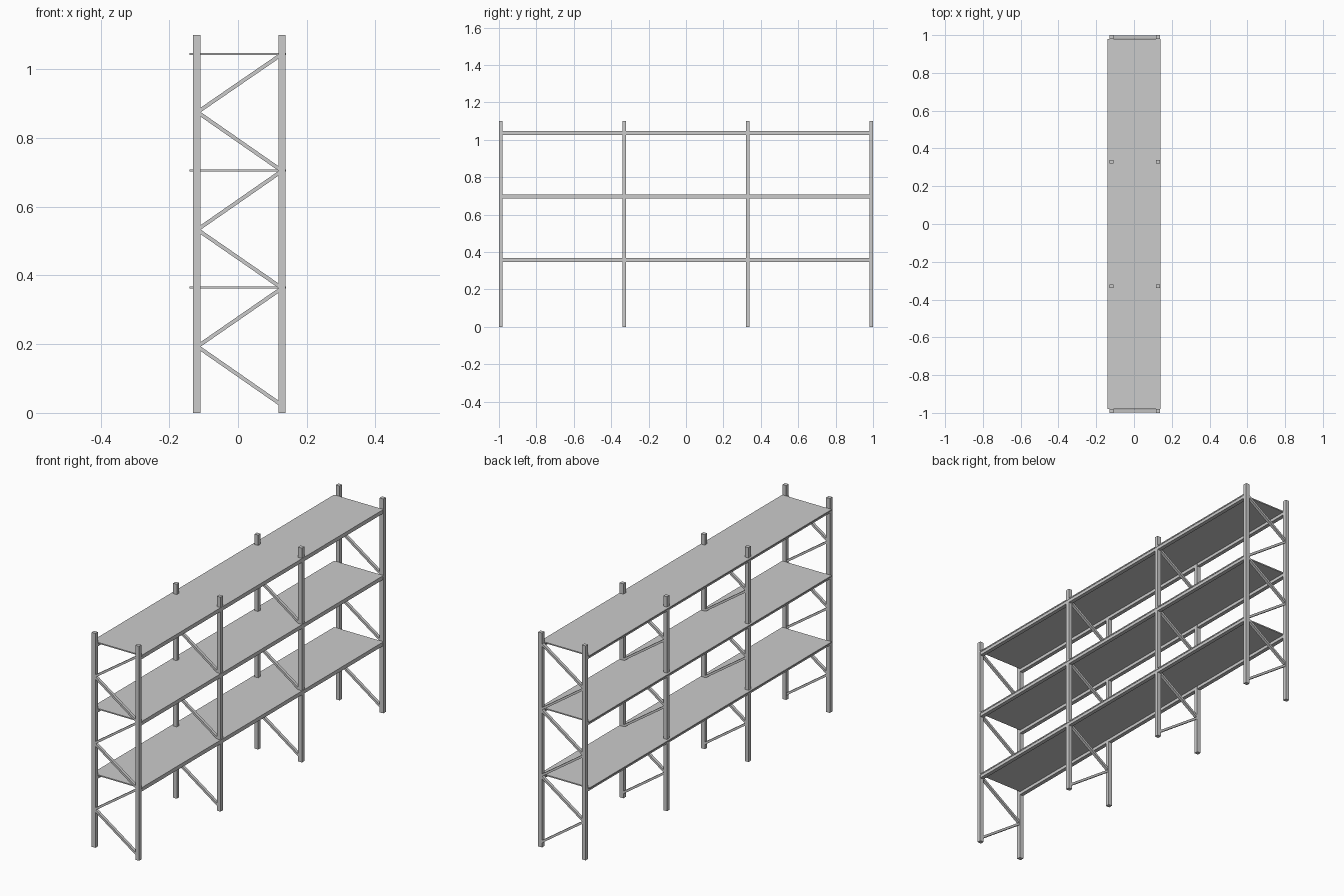
import bpy
from math import atan2, hypot

if "Cube" in bpy.data.objects:
    bpy.data.objects.remove(bpy.data.objects["Cube"])

POST_X = (-0.12, 0.128)
POST_Y = (-0.99, -0.33, 0.33, 0.99)
SHELF_Z = (0.365, 0.705, 1.044)


def box(name, center, size, tilt=0.0):
    bpy.ops.mesh.primitive_cube_add(size=1, location=center, rotation=(0, tilt, 0))
    ob = bpy.context.object
    ob.name = name
    ob.scale = size
    return ob


# Upright frames: two posts joined by zigzag bracing
brace_z = (0.022, 0.193, 0.363, 0.533, 0.704, 0.875, 1.044)
for y in POST_Y:
    for x in POST_X:
        box("upright_post", (x, y, 0.55), (0.021, 0.02, 1.1))
    for i in range(6):
        xa, xb = (0.128, -0.118) if i % 2 == 0 else (-0.118, 0.128)
        za, zb = brace_z[i], brace_z[i + 1]
        dx, dz = xb - xa, zb - za
        box("diagonal_brace", ((xa + xb) / 2, y, (za + zb) / 2),
            (hypot(dx, dz), 0.015, 0.011), -atan2(dz, dx))

# Shelves: thin deck on two long beams
for z in SHELF_Z:
    box("shelf_deck", (-0.0005, 0, z), (0.281, 1.96, 0.006))
    for x in POST_X:
        box("shelf_beam", (x, 0, z - 0.0095), (0.02, 1.97, 0.018))
